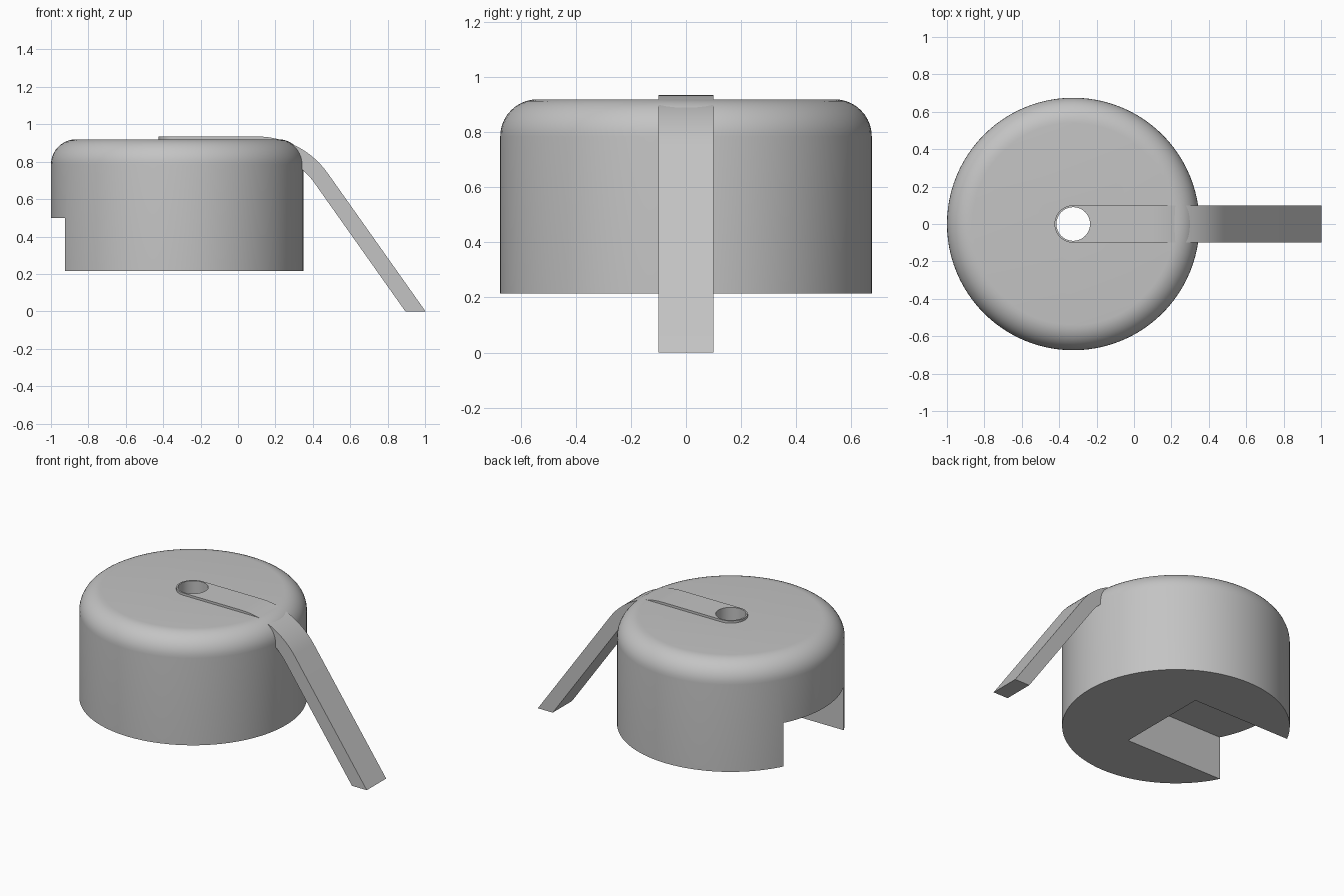
import bpy, bmesh, math
from mathutils import Matrix

cube = bpy.data.objects.get("Cube")
if cube:
    bpy.data.objects.remove(cube, do_unlink=True)

CX, R = -0.325, 0.675            # body axis and radius
BOTTOM, TOP = 0.215, 0.92

grey = bpy.data.materials.new("plain grey")
grey.use_nodes = True
grey.diffuse_color = (0.55, 0.55, 0.55, 1)
grey.node_tree.nodes["Principled BSDF"].inputs["Base Color"].default_value = grey.diffuse_color


def finish(name, bm):
    bmesh.ops.recalc_face_normals(bm, faces=bm.faces)
    mesh = bpy.data.meshes.new(name)
    bm.to_mesh(mesh)
    bm.free()
    mesh.materials.append(grey)
    obj = bpy.data.objects.new(name, mesh)
    bpy.context.collection.objects.link(obj)
    return obj


def cylinder(radius, z0, z1, sides):
    bm = bmesh.new()
    bmesh.ops.create_cone(bm, cap_ends=True, segments=sides, radius1=radius, radius2=radius,
                          depth=z1 - z0, matrix=Matrix.Translation((CX, 0, (z0 + z1) / 2)))
    return bm


def cut(obj, cutter):
    bpy.context.view_layer.objects.active = obj
    mod = obj.modifiers.new("cut", "BOOLEAN")
    mod.operation, mod.solver, mod.object = "DIFFERENCE", "EXACT", cutter
    bpy.ops.object.modifier_apply(modifier=mod.name)


# Round body with a filleted top rim
bm = cylinder(R, BOTTOM, TOP, 96)
rim = [e for e in bm.edges if all(v.co.z > TOP - 0.01 for v in e.verts)]
bmesh.ops.bevel(bm, geom=rim, offset=0.135, segments=10, profile=0.5, affect="EDGES")
body = finish("body", bm)

# Bent arm: side profile made of a flat run, an arc and a straight slope
ARM_TOP, THICK, HALF = 0.935, 0.088, 0.1
ANGLE, BEND, BEND_X = math.radians(54.7), 0.465, 0.10


def arm_line(offset):
    """Upper (offset 0) or lower (offset THICK) line of the arm profile."""
    radius, cz = BEND - offset, ARM_TOP - BEND
    pts = [(CX - HALF, ARM_TOP - offset)]
    for i in range(15):
        a = ANGLE * i / 14
        pts.append((BEND_X + radius * math.sin(a), cz + radius * math.cos(a)))
    x, z = pts[-1]
    pts.append((x + z / math.tan(ANGLE), 0))
    return pts


bm = bmesh.new()
outline = arm_line(0) + arm_line(THICK)[::-1]
side = bm.faces.new([bm.verts.new((x, -HALF, z)) for x, z in outline])
ext = bmesh.ops.extrude_face_region(bm, geom=[side])
bmesh.ops.translate(bm, vec=(0, 2 * HALF, 0),
                    verts=[v for v in ext["geom"] if isinstance(v, bmesh.types.BMVert)])
# Round the end that sits over the body axis
ends = [e for e in bm.edges
        if all(v.co.x < CX for v in e.verts) and abs(e.verts[0].co.z - e.verts[1].co.z) > 0.01]
bmesh.ops.bevel(bm, geom=ends, offset=HALF * 0.998, segments=14, profile=0.5, affect="EDGES")
arm = finish("arm", bm)

# Centre hole through body and arm
hole = finish("hole_cutter", cylinder(0.09, -0.2, 1.3, 48))
cut(body, hole)
cut(arm, hole)

# Rectangular notch under the body, open on one side
bm = bmesh.new()
x0, x1, z0, z1 = -1.2, CX + 0.11, 0.0, 0.5
bmesh.ops.create_cube(bm, size=1, matrix=Matrix.Translation(((x0 + x1) / 2, 0, (z0 + z1) / 2))
                      @ Matrix.Diagonal((x1 - x0, 0.62, z1 - z0, 1)))
notch = finish("notch_cutter", bm)
cut(body, notch)

for cutter in (hole, notch):
    bpy.data.objects.remove(cutter, do_unlink=True)

# Smooth curves, sharp corners
for obj in (body, arm):
    bpy.ops.object.select_all(action="DESELECT")
    obj.select_set(True)
    bpy.context.view_layer.objects.active = obj
    bpy.ops.object.shade_smooth_by_angle(angle=math.radians(30))
